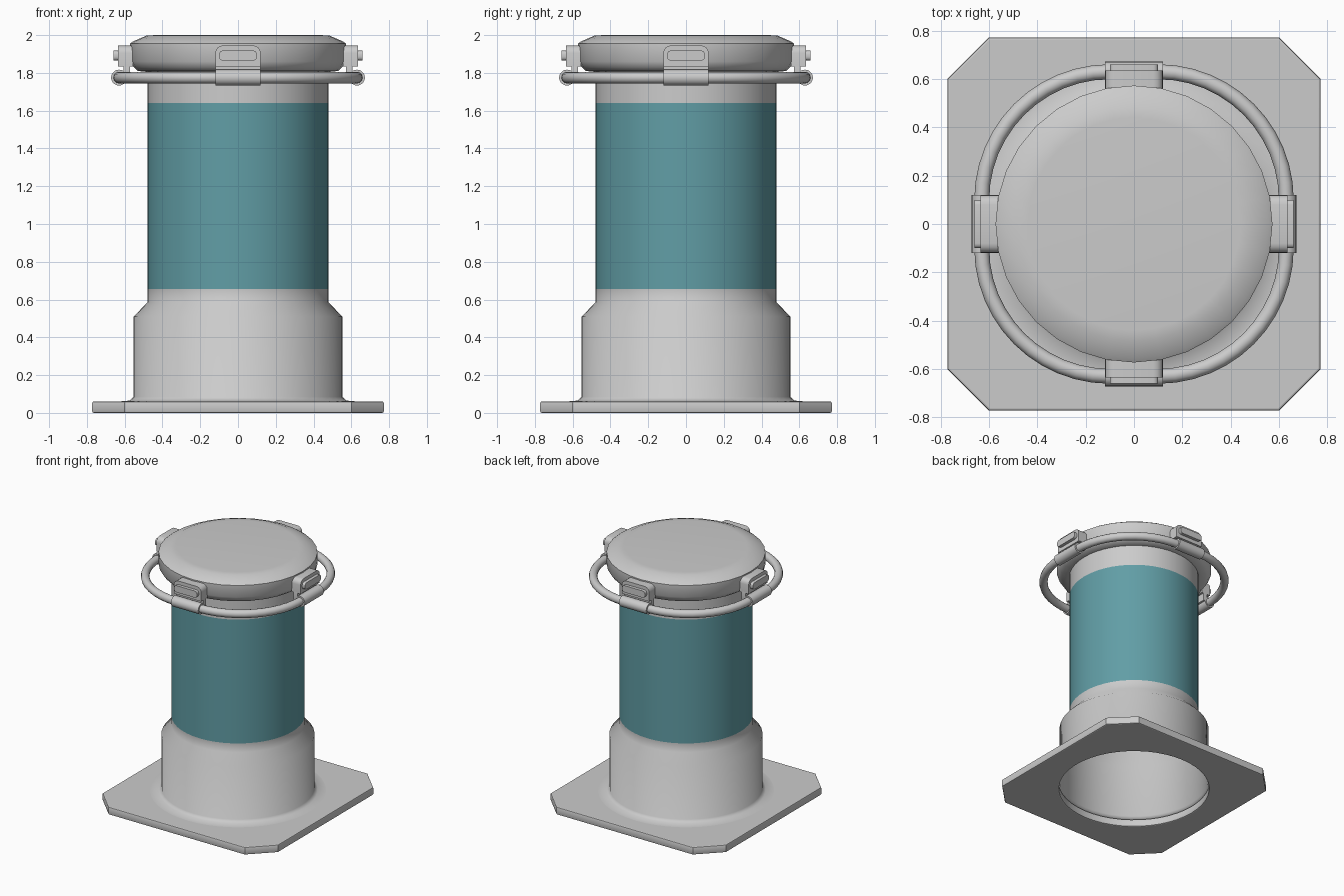
import bpy, bmesh, math
from mathutils import Matrix, Vector

if "Cube" in bpy.data.objects:
    bpy.data.objects.remove(bpy.data.objects["Cube"])


def finish(obj, angle=40):
    bpy.ops.object.select_all(action='DESELECT')
    obj.select_set(True)
    bpy.context.view_layer.objects.active = obj
    if obj.type == 'CURVE':
        bpy.ops.object.convert(target='MESH')
    bpy.ops.object.shade_smooth_by_angle(angle=math.radians(angle))
    return bpy.context.view_layer.objects.active


def add_mesh(name, bm, angle=40):
    me = bpy.data.meshes.new(name)
    bm.to_mesh(me)
    bm.free()
    obj = bpy.data.objects.new(name, me)
    bpy.context.collection.objects.link(obj)
    return finish(obj, angle)


def lathe(name, profile, segs=48, angle=40):
    bm = bmesh.new()
    vs = [bm.verts.new((r, 0, z)) for r, z in profile]
    es = [bm.edges.new(p) for p in zip(vs, vs[1:])]
    bmesh.ops.spin(bm, geom=vs + es, cent=(0, 0, 0), axis=(0, 0, 1),
                   angle=2 * math.pi, steps=segs, use_duplicate=False)
    bmesh.ops.remove_doubles(bm, verts=bm.verts, dist=1e-4)
    bmesh.ops.recalc_face_normals(bm, faces=bm.faces)
    obj = add_mesh(name, bm, angle)
    # make open shells face outwards
    side = max(obj.data.polygons, key=lambda p: p.area * (abs(p.normal.z) < 0.5))
    if side.normal.x * side.center.x + side.normal.y * side.center.y < 0:
        obj.data.flip_normals()
    return obj


def add_curve(name, loops, dims, **settings):
    cu = bpy.data.curves.new(name, 'CURVE')
    cu.dimensions = dims
    for pts in loops:
        sp = cu.splines.new('POLY')
        sp.points.add(len(pts) - 1)
        for p, co in zip(sp.points, pts):
            p.co = (*co, 0, 1)
        sp.use_cyclic_u = True
    for k, v in settings.items():
        setattr(cu, k, v)
    obj = bpy.data.objects.new(name, cu)
    bpy.context.collection.objects.link(obj)
    return obj


def add_block(bm, lo, hi, bevel):
    lo, hi = Vector(lo), Vector(hi)
    m = Matrix.Translation((lo + hi) / 2) @ Matrix.Diagonal((*(hi - lo), 1))
    vs = bmesh.ops.create_cube(bm, size=1, matrix=m)['verts']
    # round the outline as seen from outside, along the x direction
    es = [e for e in {e for v in vs for e in v.link_edges}
          if abs((e.verts[0].co - e.verts[1].co).normalized().x) > 0.9]
    es = [e for e in es if e.verts[0].co.z > (lo.z + hi.z) / 2 or bevel < 0.025]
    bmesh.ops.bevel(bm, geom=es, offset=bevel, segments=4, profile=0.5, affect='EDGES')


# base plate: square with cut corners and a round opening
a, b = 0.772, 0.60
outline = [(a, -b), (a, b), (b, a), (-b, a), (-a, b), (-a, -b), (-b, -a), (b, -a)]
hole = [(0.555 * math.cos(t * math.pi / 24), 0.555 * math.sin(t * math.pi / 24))
        for t in range(48)]
plate = add_curve("base_plate", [outline, hole], '2D', fill_mode='BOTH',
                  extrude=0.022, bevel_depth=0.008, bevel_resolution=1, offset=-0.008)
plate.location.z = 0.03
finish(plate, 30)

# hollow body: foot with shoulder, coloured sleeve, neck
lathe("foot", [(0.635, 0.06), (0.575, 0.065), (0.552, 0.085), (0.552, 0.51),
               (0.48, 0.585), (0.48, 0.655)], angle=50)
sleeve = lathe("coloured_sleeve", [(0.48, 0.655), (0.48, 1.64)])
teal = bpy.data.materials.new("teal")
teal.diffuse_color = (0.12, 0.34, 0.38, 1)
teal.use_nodes = True
teal.node_tree.nodes["Principled BSDF"].inputs["Base Color"].default_value = teal.diffuse_color
sleeve.data.materials.append(teal)
lathe("neck", [(0.48, 1.64), (0.48, 1.81)])

# lid
lathe("lid", [(0.48, 1.805), (0.53, 1.81), (0.552, 1.83), (0.572, 1.86), (0.573, 1.955),
              (0.555, 1.967), (0.485, 1.997), (0.44, 2.0), (0, 2.0)], segs=32, angle=50)

# handle ring: square loop with very round corners
c, r, ring_z = 0.10, 0.53, 1.775
path = []
for q, (sx, sy) in enumerate([(1, 1), (-1, 1), (-1, -1), (1, -1)]):
    for i in range(13):
        t = (q + i / 12) * math.pi / 2
        path.append((sx * c + r * math.cos(t), sy * c + r * math.sin(t)))
ring = add_curve("handle_ring", [path], '3D', bevel_depth=0.031, bevel_resolution=4)
ring.location.z = ring_z
finish(ring, 60)

# four clips holding the ring to the lid
for k, side in enumerate(["right", "back", "left", "front"]):
    bm = bmesh.new()
    add_block(bm, (0.555, -0.12, 1.835), (0.635, 0.12, 1.945), 0.04)
    add_block(bm, (0.63, -0.10, 1.865), (0.66, 0.10, 1.918), 0.02)
    add_block(bm, (0.572, -0.12, 1.775), (0.606, 0.12, 1.845), 0.002)
    bmesh.ops.create_cone(
        bm, cap_ends=True, segments=20, radius1=0.042, radius2=0.042, depth=0.24,
        matrix=Matrix.Translation((0.63, 0, ring_z)) @ Matrix.Rotation(math.pi / 2, 4, 'X'))
    bm.transform(Matrix.Rotation(k * math.pi / 2, 4, 'Z'))
    add_mesh(side + "_clip", bm, 35)
